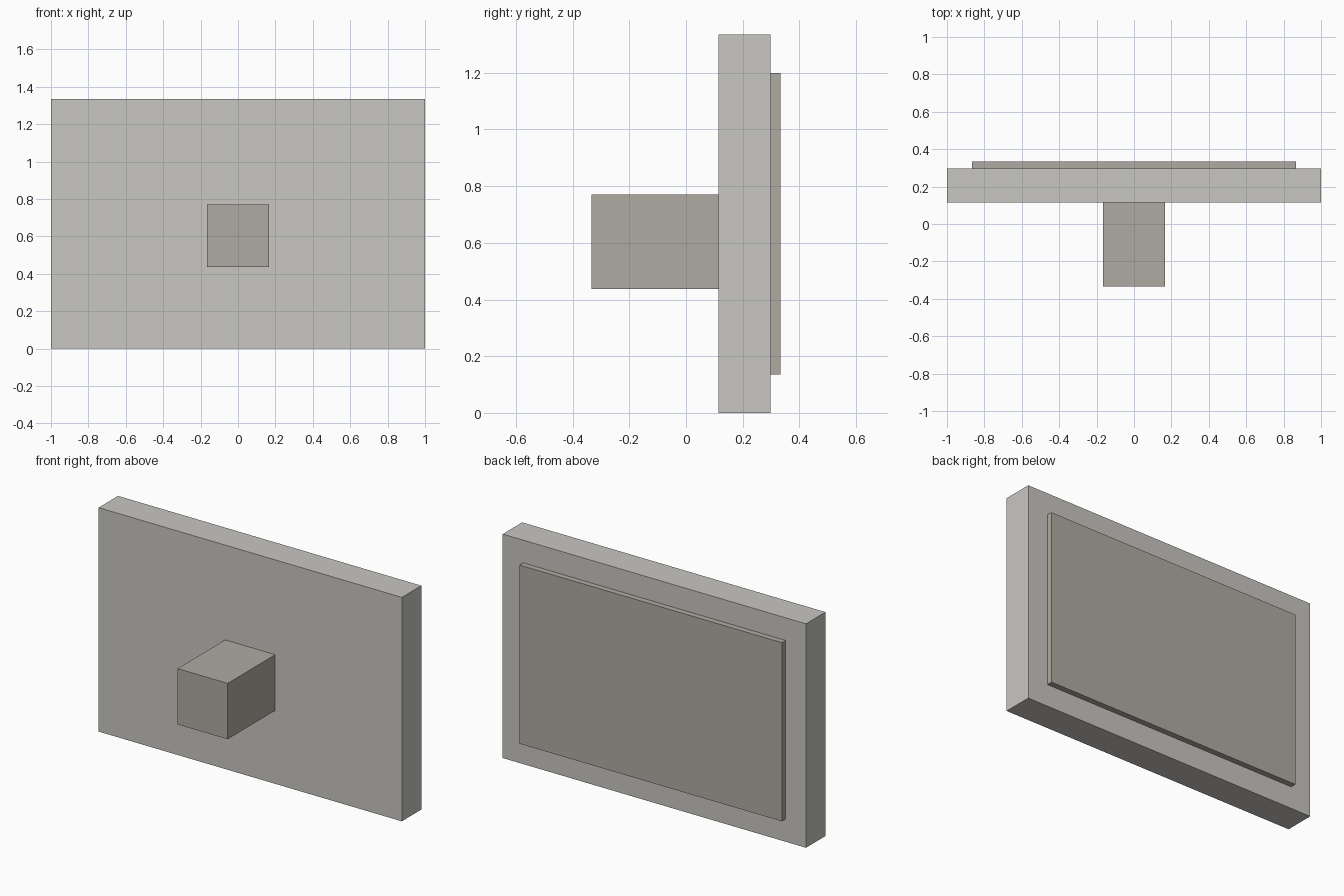
import bpy
from mathutils import Vector

cube = bpy.data.objects.get("Cube")
if cube:
    bpy.data.objects.remove(cube, do_unlink=True)


def make_material(name, color):
    mat = bpy.data.materials.new(name)
    mat.use_nodes = True
    mat.diffuse_color = (*color, 1)
    mat.node_tree.nodes["Principled BSDF"].inputs["Base Color"].default_value = (*color, 1)
    return mat


def box(name, low, high, mat):
    """Add a box spanning two opposite corners."""
    low, high = Vector(low), Vector(high)
    bpy.ops.mesh.primitive_cube_add(size=1, location=(low + high) / 2)
    obj = bpy.context.object
    obj.name = name
    obj.scale = high - low
    bpy.ops.object.transform_apply(location=False, rotation=False, scale=True)
    obj.data.materials.append(mat)
    return obj


light_grey = make_material("light warm grey", (0.58, 0.57, 0.54))
taupe = make_material("taupe grey", (0.43, 0.41, 0.36))

# Main upright slab
slab_front, slab_back, height = 0.115, 0.298, 1.335
box("slab", (-1, slab_front, 0), (1, slab_back, height), light_grey)

# Thin raised panel on the back
margin = 0.135
box("back_panel", (margin - 1, slab_back, margin),
    (1 - margin, 0.333, height - margin), taupe)

# Square block projecting from the front
half = 0.165
box("front_block", (-half, -0.333, 0.437), (half, slab_front, 0.77), taupe)
